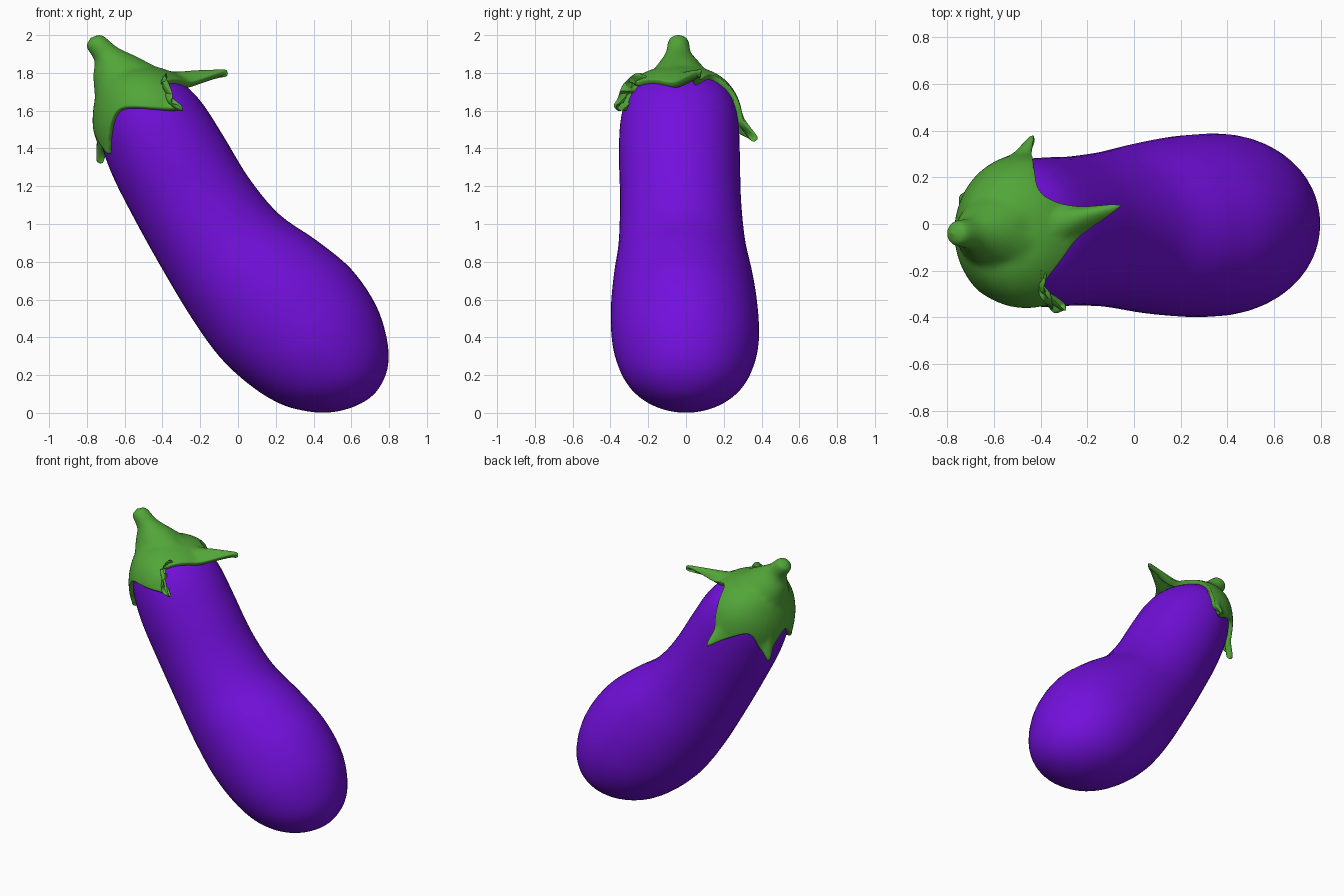
import bpy, bmesh, math
from mathutils import Vector

cube = bpy.data.objects.get("Cube")
if cube:
    bpy.data.objects.remove(cube, do_unlink=True)


def material(name, rgb):
    mat = bpy.data.materials.new(name)
    mat.use_nodes = True
    color = (*rgb, 1)
    mat.diffuse_color = color
    mat.node_tree.nodes["Principled BSDF"].inputs["Base Color"].default_value = color
    return mat


def resample(points, steps, closed=False):
    """Smooth curve through points; an open curve's end points only steer it."""
    if closed:
        points = [points[-1]] + points + points[:2]
    result = []
    for a, b, c, d in zip(points, points[1:], points[2:], points[3:]):
        for k in range(steps):
            t = k / steps
            result.append(b + ((c - a) + ((2 * a - 5 * b + 4 * c - d)
                          + (3 * b - a - 3 * c + d) * t) * t) * (t / 2))
    if not closed:
        result.append(points[-2].copy())
    return result


def loft(name, rings, mat):
    """Skin closed rings, ordered from top to bottom."""
    bm = bmesh.new()
    rows = [[bm.verts.new(p) for p in ring] for ring in rings]
    count = len(rows[0])
    for top, low in zip(rows, rows[1:]):
        for j in range(count):
            n = (j + 1) % count
            bm.faces.new((top[j], low[j], low[n], top[n]))
    bmesh.ops.remove_doubles(bm, verts=bm.verts, dist=0.0001)
    for face in bm.faces:
        face.smooth = True
    mesh = bpy.data.meshes.new(name)
    bm.to_mesh(mesh)
    bm.free()
    mesh.materials.append(mat)
    obj = bpy.data.objects.new(name, mesh)
    bpy.context.collection.objects.link(obj)
    return obj


def ellipse(center, across, depth, count, turn=0):
    angles = [turn + math.tau * j / count for j in range(count)]
    return [center + across * math.cos(a) + Vector((0, depth, 0)) * math.sin(a)
            for a in angles]


purple = material("aubergine purple", (0.17, 0.005, 0.72))
green = material("calyx green", (0.085, 0.38, 0.04))

# Fruit: slanted sections given as left x, z, right x, z, half depth
sections = [
    (-.57, 1.81, -.57, 1.81, 0), (-.69, 1.75, -.42, 1.80, .17),
    (-.735, 1.63, -.29, 1.74, .27), (-.735, 1.47, -.19, 1.64, .31),
    (-.67, 1.27, -.08, 1.47, .32), (-.55, 1.03, .06, 1.24, .32),
    (-.40, .76, .22, 1.05, .335), (-.25, .51, .42, .91, .37),
    (-.10, .30, .60, .76, .39), (.06, .15, .73, .57, .385),
    (.22, .05, .79, .38, .335), (.37, .008, .79, .23, .25),
    (.50, .004, .73, .11, .13), (.63, .04, .63, .04, 0)]


def section_ring(section):
    lx, lz, rx, rz, depth = section
    z = (lz + rz) / 2
    center = Vector(((lx + rx) / 2, -0.035 * min(1, max(0, z - 0.3)), z))
    return ellipse(center, Vector((rx - lx, 0, rz - lz)) / 2, depth, 48)


def mirrored(section):
    lx, lz, rx, rz, depth = section
    return rx, rz, lx, lz, -depth


padded = [mirrored(sections[1])] + sections + [mirrored(sections[-2])]
columns = [resample(list(col), 5) for col in zip(*map(section_ring, padded))]
fruit = loft("fruit", zip(*columns), purple)
bpy.context.view_layer.update()

# Calyx rim: leaf tips and the notches that follow them
tips = [Vector(p) for p in ((-.05, .08, 1.82), (-.43, .39, 1.45), (-.75, .12, 1.32),
                            (-.70, -.21, 1.37), (-.29, -.38, 1.62))]
notches = [Vector(p) for p in ((-.42, .12, 1.74), (-.65, .22, 1.53), (-.745, -.03, 1.5),
                               (-.61, -.28, 1.6), (-.41, -.24, 1.71))]
rim = []
for i, tip in enumerate(tips):
    before, after = notches[i - 1], notches[i]
    spine = tip.lerp((before + after) / 2, 0.5)
    sides = [tip.lerp(n, 0.5).lerp(spine, 0.25) - Vector((0, 0, 0.015))
             for n in (before, after)]
    rim += [tip, sides[1], after]
    rim.append(None)
    rim[4 * i - 1 if i else 0] = sides[0] if i else tip
    if i == 0:
        first_side = sides[0]
rim[-1] = first_side

# Stem and shoulder rings: center, slanted radius vector, half depth
stem = [((-.78, -.04, 1.986), (0, 0, 0), 0),
        ((-.76, -.04, 1.968), (.04, 0, .03), .05),
        ((-.70, -.04, 1.90), (.06, 0, .035), .068),
        ((-.645, -.035, 1.83), (.12, 0, .05), .12),
        ((-.57, -.035, 1.73), (.185, 0, .08), .2)]
turn = math.radians(8)
rings = [ellipse(Vector(c), Vector(r), d, len(rim), turn) for c, r, d in stem]
middle = [a.lerp(b, 0.55) for a, b in zip(rings[-1], rim)]
rings += [middle, rim]
rings = [resample(ring, 6, closed=True) for ring in rings]
columns = []
for col in zip(*rings):
    col = list(col)
    ends = 2 * col[0] - col[1], 2 * col[-1] - col[-2]
    columns.append(resample([ends[0]] + col + [ends[1]], 5))


# Keep the leaves just outside the fruit
def lifted(point, gap=0.028):
    found, near, normal, _ = fruit.closest_point_on_mesh(point)
    if found and (point - near).dot(normal) < gap:
        return near + normal * gap
    return point


calyx = loft("calyx", zip(*[[lifted(p) for p in col] for col in columns]), green)
thick = calyx.modifiers.new("thickness", "SOLIDIFY")
thick.thickness = 0.042
thick.offset = -1
rounding = calyx.modifiers.new("rounding", "SUBSURF")
rounding.levels = rounding.render_levels = 1
